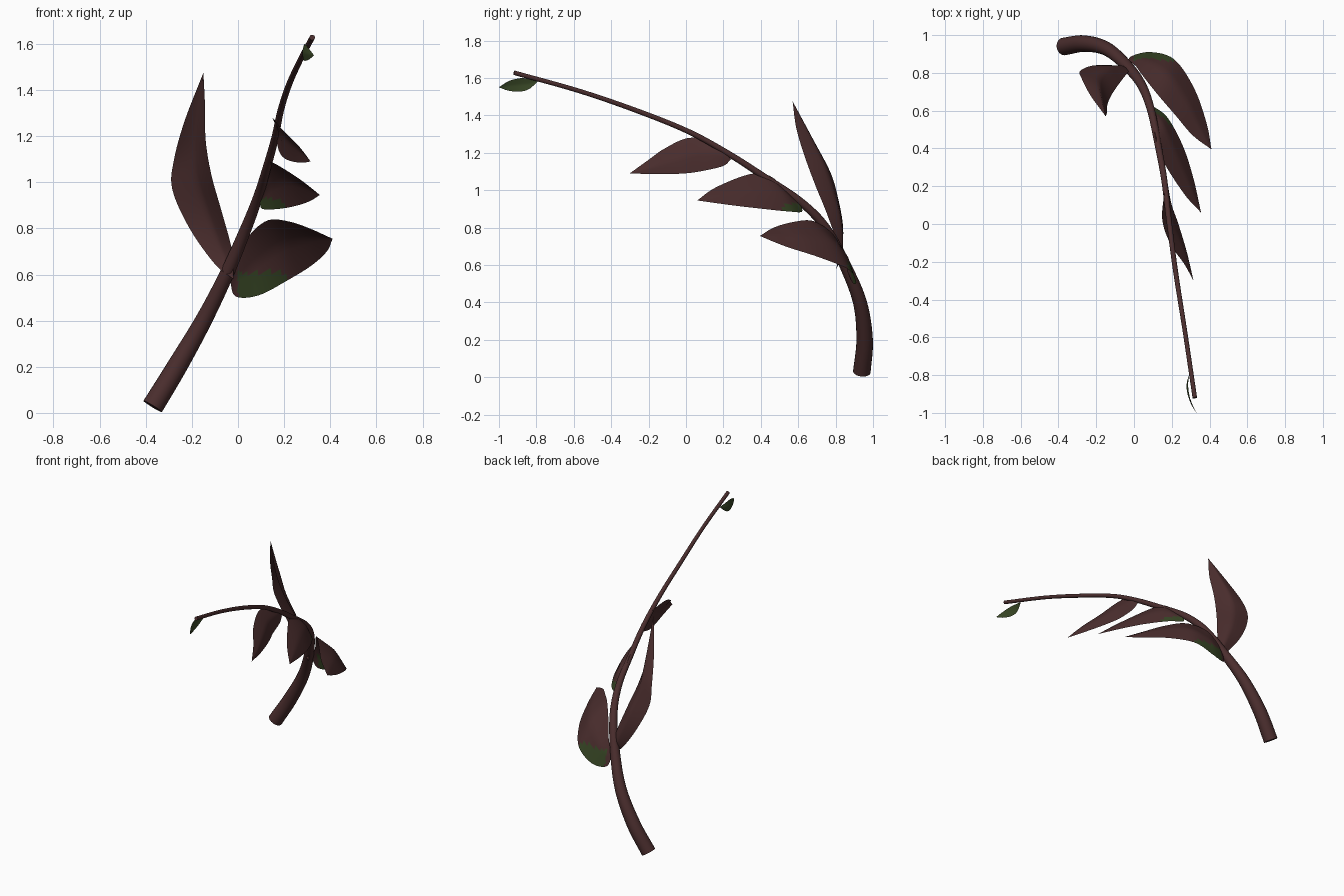
import bpy, bmesh, math
from mathutils import Vector

if "Cube" in bpy.data.objects:
    bpy.data.objects.remove(bpy.data.objects["Cube"])


def material(name, rgb):
    m = bpy.data.materials.new(name)
    m.diffuse_color = (*rgb, 1.0)
    m.use_nodes = True
    m.node_tree.nodes["Principled BSDF"].inputs["Base Color"].default_value = m.diffuse_color
    return m


BROWN = material("reddish brown", (0.070, 0.027, 0.027))
GREEN = material("dark olive green", (0.038, 0.060, 0.018))


def spline(points, steps):
    """Smooth curve through the points (any dimension)."""
    p = [Vector(q) for q in points]
    p = [p[0] * 2 - p[1]] + p + [p[-1] * 2 - p[-2]]
    out = []
    for i in range(1, len(p) - 2):
        a, b, c, d = p[i - 1:i + 3]
        for k in range(steps):
            t = k / steps
            out.append(0.5 * (b * 2 + (c - a) * t + (a * 2 - b * 5 + c * 4 - d) * t * t
                              + (b * 3 - a - c * 3 + d) * t ** 3))
    out.append(p[-2])
    return out


def finish(name, bm, green_rule):
    bmesh.ops.remove_doubles(bm, verts=bm.verts, dist=0.0002)
    bmesh.ops.recalc_face_normals(bm, faces=bm.faces)
    for f in bm.faces:
        f.smooth = len(f.verts) <= 4
        f.material_index = 1 if green_rule(f.calc_center_median()) else 0
    me = bpy.data.meshes.new(name)
    bm.to_mesh(me)
    bm.free()
    me.materials.append(BROWN)
    me.materials.append(GREEN)
    bpy.context.collection.objects.link(bpy.data.objects.new(name, me))


def stem(name, path, sides=20, steps=6):
    """Tapered tube; each path entry is x, y, z, radius."""
    pts = spline(path, steps)
    centres = [p.xyz for p in pts]
    bm = bmesh.new()
    rings = []
    for i, p in enumerate(pts):
        t = (centres[min(i + 1, len(pts) - 1)] - centres[max(i - 1, 0)]).normalized()
        u = Vector((1, 0, 0))
        u = (u - t * u.dot(t)).normalized()
        w = t.cross(u)
        rings.append([bm.verts.new(centres[i] + (u * math.cos(a) + w * math.sin(a)) * p.w)
                      for a in (2 * math.pi * k / sides for k in range(sides))])
    for r, s in zip(rings, rings[1:]):
        for k in range(sides):
            j = (k + 1) % sides
            bm.faces.new((r[k], r[j], s[j], s[k]))
    bm.faces.new(rings[0])
    bm.faces.new(rings[-1])
    finish(name, bm, lambda c: False)


def leaf(name, base, tip, margin_a, margin_b, fold, green=lambda c: False, cols=10):
    """Sheet between two margins, bent along the midrib (sign of fold sets the side)."""
    ea = spline([base] + margin_a + [tip], 6)
    eb = spline([base] + margin_b + [tip], 6)
    axis = Vector(tip) - Vector(base)
    bm = bmesh.new()
    rows = []
    for a, b in zip(ea, eb):
        across = b - a
        n = axis.cross(across)
        n = n.normalized() if n.length > 1e-6 else Vector()
        row = []
        for k in range(cols + 1):
            s = k / cols
            sag = fold * across.length * (1 - abs(2 * s - 1) ** 1.25)
            row.append(bm.verts.new(a + across * s - n * sag))
        rows.append(row)
    for r, s in zip(rows, rows[1:]):
        for k in range(cols):
            bm.faces.new((r[k], r[k + 1], s[k + 1], s[k]))
    finish(name, bm, green)


# Arching tapered stem
stem("stem", [
    (-0.37, 0.94, 0.028, 0.047), (-0.265, 0.955, 0.20, 0.044), (-0.15, 0.93, 0.40, 0.037),
    (-0.05, 0.85, 0.60, 0.031), (0.035, 0.745, 0.80, 0.025), (0.088, 0.61, 0.94, 0.021),
    (0.127, 0.42, 1.07, 0.018), (0.16, 0.235, 1.19, 0.016), (0.185, 0.02, 1.31, 0.014),
    (0.22, -0.25, 1.42, 0.013), (0.27, -0.57, 1.53, 0.012), (0.322, -0.92, 1.628, 0.012)])

# Tall upright leaf, clasping the front of the stem
leaf("upright_leaf", (-0.02, 0.805, 0.58), (-0.15, 0.57, 1.475),
     [(-0.025, 0.81, 0.70), (-0.07, 0.755, 0.87), (-0.115, 0.69, 1.03),
      (-0.14, 0.635, 1.18), (-0.143, 0.59, 1.33)],
     [(-0.10, 0.83, 0.645), (-0.21, 0.84, 0.80), (-0.285, 0.81, 0.97),
      (-0.277, 0.77, 1.10), (-0.23, 0.68, 1.27)], fold=0.2)

# Broad lower leaf, green at its base
leaf("lower_leaf", (-0.035, 0.86, 0.575), (0.41, 0.395, 0.755),
     [(0.005, 0.84, 0.67), (0.05, 0.78, 0.77), (0.13, 0.68, 0.835),
      (0.22, 0.575, 0.83), (0.31, 0.47, 0.80)],
     [(-0.01, 0.89, 0.505), (0.09, 0.91, 0.51), (0.215, 0.87, 0.575),
      (0.32, 0.715, 0.64), (0.385, 0.53, 0.70)],
     fold=-0.08, green=lambda c: c.z < 0.61 and 0.0 < c.x < 0.21)

# Middle leaf, green at its base
leaf("middle_leaf", (0.095, 0.61, 0.925), (0.355, 0.06, 0.945),
     [(0.10, 0.55, 0.985), (0.115, 0.45, 1.075), (0.15, 0.34, 1.085), (0.265, 0.16, 1.015)],
     [(0.105, 0.62, 0.885), (0.18, 0.56, 0.885), (0.26, 0.41, 0.90), (0.315, 0.24, 0.92)],
     fold=-0.08, green=lambda c: c.y > 0.52 and c.z < 0.93)

# Upper leaf
leaf("upper_leaf", (0.17, 0.24, 1.165), (0.315, -0.30, 1.09),
     [(0.16, 0.16, 1.25), (0.15, 0.02, 1.28), (0.195, -0.11, 1.225), (0.265, -0.21, 1.155)],
     [(0.18, 0.20, 1.13), (0.20, 0.10, 1.105), (0.235, 0.0, 1.09), (0.28, -0.15, 1.085)],
     fold=-0.1)

# Small green leaf near the stem tip
leaf("tip_leaf", (0.295, -0.79, 1.583), (0.33, -1.0, 1.55),
     [(0.287, -0.84, 1.595), (0.29, -0.89, 1.598), (0.305, -0.95, 1.582)],
     [(0.283, -0.84, 1.54), (0.287, -0.89, 1.527), (0.307, -0.95, 1.532)],
     fold=0.1, green=lambda c: True)
